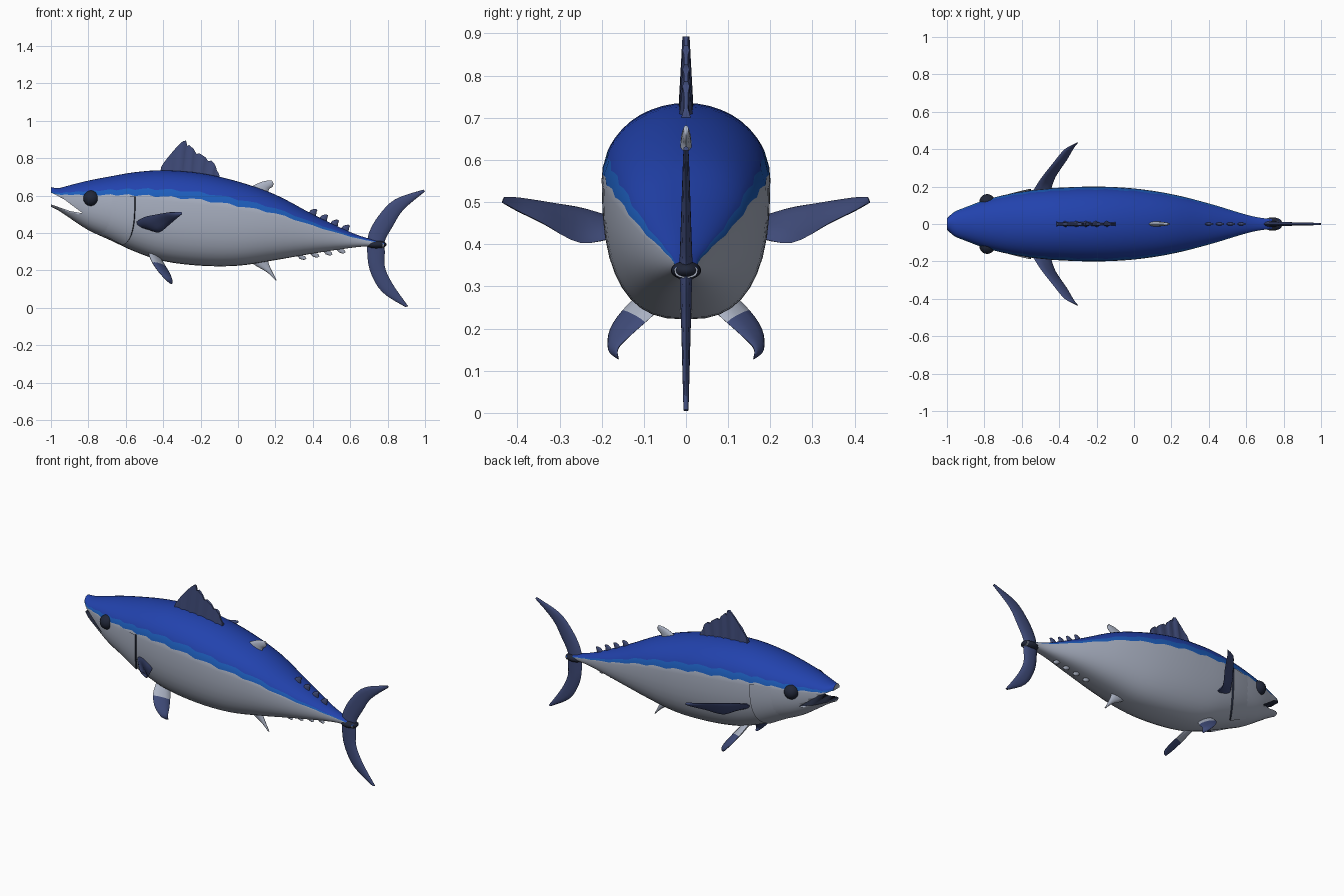
import bpy, bmesh
from math import sin, cos, pi, asin
from mathutils import Vector

cube = bpy.data.objects.get("Cube")
if cube:
    bpy.data.objects.remove(cube)


def material(name, rgb):
    m = bpy.data.materials.new(name)
    m.use_nodes = True
    m.diffuse_color = (*rgb, 1)
    m.node_tree.nodes["Principled BSDF"].inputs["Base Color"].default_value = (*rgb, 1)
    return m


BLUE = material("back blue", (0.016, 0.055, 0.42))
BAND = material("side stripe blue", (0.012, 0.11, 0.50))
SILVER = material("belly silver", (0.40, 0.44, 0.54))
NAVY = material("fin navy", (0.05, 0.07, 0.19))
DARK = material("dark slate", (0.015, 0.02, 0.04))


def finish(name, bm, mats, angle=0.7):
    bmesh.ops.recalc_face_normals(bm, faces=bm.faces)
    mesh = bpy.data.meshes.new(name)
    bm.to_mesh(mesh)
    bm.free()
    ob = bpy.data.objects.new(name, mesh)
    bpy.context.collection.objects.link(ob)
    for m in mats:
        mesh.materials.append(m)
    bpy.ops.object.select_all(action='DESELECT')
    ob.select_set(True)
    bpy.context.view_layer.objects.active = ob
    bpy.ops.object.shade_smooth_by_angle(angle=angle)
    return ob


def smooth(points, n):
    """Catmull-Rom curve through points of any dimension."""
    pts = [Vector(p) for p in points]
    out = []
    for i in range(len(pts) - 1):
        a, b, c, d = pts[max(i - 1, 0)], pts[i], pts[i + 1], pts[min(i + 2, len(pts) - 1)]
        for k in range(n):
            t = k / n
            out.append(0.5 * (2 * b + (c - a) * t + (2 * a - 5 * b + 4 * c - d) * t * t
                              + (3 * b - a - 3 * c + d) * t ** 3))
    return out + [pts[-1]]


def bridge(bm, rings, colour):
    """Skin closed rings; colour(ring, point) picks the material."""
    n = len(rings[0])
    for i in range(len(rings) - 1):
        for j in range(n):
            k = (j + 1) % n
            f = bm.faces.new((rings[i][j], rings[i][k], rings[i + 1][k], rings[i + 1][j]))
            f.material_index = colour(i, j)


# Body stations: x, top, bottom, half width
STATIONS = smooth([
    (-1, .645, .54), (-.96, .64, .52), (-.9, .655, .48), (-.8, .68, .415), (-.68, .703, .36),
    (-.55, .725, .30), (-.4, .735, .25), (-.2, .72, .225), (0, .675, .225), (.2, .605, .255),
    (.4, .50, .29), (.6, .405, .32), (.7, .37, .328), (.78, .35, .32)], 4)
WIDTHS = smooth([(w,  0) for w in (
    .03, .065, .09, .127, .158, .18, .194, .2, .19, .16, .11, .05, .03, .028)], 4)
WIDEST = 0.66


def on_section(i, t):
    """Point on the left flank at station i; t runs from pi/2 (back) to -pi/2 (belly)."""
    x, top, low = STATIONS[i]
    mid = low + (top - low) * WIDEST
    p = 1 if t > 0 else 2 / 2.6
    z = mid + (top - mid) * sin(t) if t > 0 else mid - (mid - low) * abs(sin(t)) ** p
    return Vector((x, WIDTHS[i][0] * max(cos(t), 0) ** p, z))


def on_body(x, t, lift=0.0):
    i = max(k for k in range(len(STATIONS) - 1) if STATIONS[k][0] <= x)
    f = (x - STATIONS[i][0]) / (STATIONS[i + 1][0] - STATIONS[i][0])
    p = on_section(i, t).lerp(on_section(i + 1, t), f)
    return p + Vector((0, cos(t), sin(t))) * lift


# Body: angle rows follow the edges of the stripe
t_hi, t_lo = asin(.38), asin(.15)
rows = [pi / 2 + (t_hi - pi / 2) * k / 8 for k in range(9)]
rows += [t_lo, 0] + [-pi / 2 * k / 10 for k in range(1, 11)]
n_rows = len(rows)
bm = bmesh.new()
rings = []
for i in range(len(STATIONS)):
    ripple = 0.04 * sin(i * 2.1)
    ts = [t + (ripple if k in (8, 9) else 0) for k, t in enumerate(rows)]
    half = [on_section(i, t) for t in ts]
    half[0].y = half[-1].y = 0
    loop = half + [Vector((p.x, -p.y, p.z)) for p in half[-2:0:-1]]
    rings.append([bm.verts.new(p) for p in loop])


def body_colour(i, j):
    row = j if j < n_rows - 1 else 2 * (n_rows - 1) - 1 - j
    return 0 if row < 8 else 1 if row == 8 else 2


bridge(bm, rings, body_colour)
for end in (rings[0], rings[-1]):
    bm.faces.new(end).material_index = 2
body_mats = [BLUE, BAND, SILVER, DARK]
body = finish("body", bm, body_mats)

# Open mouth, cut out of the head
bm = bmesh.new()
jaw = [(-1.05, .62), (-.99, .612), (-.93, .58), (-.89, .55), (-.83, .505),
       (-.9, .518), (-1, .553), (-1.05, .57)]
f = bm.faces.new([bm.verts.new((x, -.3, z)) for x, z in jaw])
ext = bmesh.ops.extrude_face_region(bm, geom=[f])["geom"]
bmesh.ops.translate(bm, vec=(0, .6, 0), verts=[v for v in ext if isinstance(v, bmesh.types.BMVert)])
for f in bm.faces:
    f.material_index = 3
cutter = finish("mouth_cutter", bm, body_mats)
cutter.hide_render = True
cut = body.modifiers.new("mouth", 'BOOLEAN')
cut.operation, cut.solver, cut.object = 'DIFFERENCE', 'EXACT', cutter
bpy.context.view_layer.objects.active = body
bpy.ops.object.modifier_apply(modifier="mouth")
bpy.data.objects.remove(cutter)


def fin(name, edges, thick, mats=(NAVY,), side=1, steps=4, root=0):
    """Loft a lens section between leading and trailing edge points."""
    lead = smooth([e[0] for e in edges], steps)
    trail = smooth([e[1] for e in edges], steps)
    normal = (trail[0] - lead[0]).cross(lead[-1] + trail[-1] - lead[0] - trail[0]).normalized()
    bm = bmesh.new()
    rings = []
    for i, (a, b) in enumerate(zip(lead, trail)):
        w = thick[0] + (thick[1] - thick[0]) * i / (len(lead) - 1)
        ring = []
        for k in range(10):
            ang = 2 * pi * k / 10
            p = (a + b) / 2 + (b - a) / 2 * cos(ang) + normal * w * sin(ang)
            ring.append(bm.verts.new((p.x, p.y * side, p.z)))
        rings.append(ring)
    bridge(bm, rings, lambda i, j: 1 if i < root else 0)
    for end in (rings[0], rings[-1]):
        bm.faces.new(end)
    return finish(name, bm, mats, 1.0)


def flat(pairs):
    """Edge pairs lying in the centre plane."""
    return [((a, 0, b), (c, 0, d)) for a, b, c, d in pairs]


# Tail, one crescent from upper tip to lower tip
upper = [(.992, .632, 1, .622), (.84, .58, .885, .525), (.75, .49, .83, .44), (.70, .40, .79, .37)]
lower = [(.69, .31, .785, .30), (.705, .20, .785, .22), (.77, .085, .825, .13), (.895, .004, .91, .008)]
fin("tail_upper", flat(upper + [(.69, .33, .78, .33)]), (.006, .018))
fin("tail_lower", flat([(.69, .35, .78, .35)] + lower), (.018, .006))

# Spiny front dorsal fin: pleated rays with a notched edge
bm = bmesh.new()
rim = smooth([(-.41, .755), (-.37, .81), (-.29, .893), (-.25, .86), (-.19, .815), (-.13, .775), (-.10, .71)], 4)
rings = []
for i, tip in enumerate(rim):
    f = i / (len(rim) - 1)
    base = Vector((-.42 + .32 * f, .70 - .03 * f))
    notch = 0.90 if i % 4 == 2 and i > 8 else 1
    tip = base.lerp(tip, notch)
    w = 0.014 if i % 4 == 0 else 0.008
    rings.append([bm.verts.new((p.x, y, p.y)) for p, y in
                  ((base, -w * 1.4), (tip, -w * .6), (tip, w * .6), (base, w * 1.4))])
bridge(bm, rings, lambda i, j: 0)
for end in (rings[0], rings[-1]):
    bm.faces.new(end)
finish("front_dorsal_fin", bm, [NAVY], 0.9)

# Pale rear dorsal and anal fins
fin("rear_dorsal_fin", flat([(.04, .63, .16, .60), (.10, .662, .165, .632),
                             (.14, .677, .185, .648), (.18, .682, .19, .665)]), (.016, .006), (SILVER,))
fin("anal_fin", flat([(.04, .26, .16, .27), (.10, .222, .165, .235),
                      (.155, .19, .185, .19), (.202, .145, .207, .147)]), (.018, .004), (SILVER,))

# Rows of finlets toward the tail
for k in range(4):
    x = .385 + .058 * k
    for label, t, up, mat in (("upper", pi / 2, 1, NAVY), ("lower", -pi / 2, -1, SILVER)):
        xs = x if up > 0 else x - .06 + .012 * k
        z = on_body(xs, t).z - up * .015
        fin(f"{label}_finlet_{k + 1}", flat([(xs - .02, z, xs + .03, z - .015),
            (xs + .005, z + up * .03, xs + .035, z + up * .018),
            (xs + .03, z + up * .036, xs + .04, z + up * .03)]), (.010, .004), (mat,), steps=2)

# Keel where the tail joins
bm = bmesh.new()
bmesh.ops.create_uvsphere(bm, u_segments=20, v_segments=12, radius=1)
bmesh.ops.scale(bm, vec=(.055, .036, .022), verts=bm.verts)
bmesh.ops.translate(bm, vec=(.74, 0, .338), verts=bm.verts)
finish("tail_keel", bm, [DARK])

PECTORAL = [((-.55, .16, .455), (-.45, .16, .42)), ((-.50, .24, .485), (-.42, .25, .403)),
            ((-.43, .33, .50), (-.36, .34, .45)), ((-.37, .40, .51), (-.325, .40, .48)),
            ((-.305, .433, .51), (-.30, .435, .50))]
PELVIC = [((-.48, .08, .30), (-.42, .04, .27)), ((-.465, .14, .255), (-.39, .085, .225)),
          ((-.43, .18, .20), (-.365, .13, .185)), ((-.385, .185, .15), (-.353, .16, .155)),
          ((-.36, .165, .13), (-.35, .16, .13))]

for side, label in ((1, "left"), (-1, "right")):
    fin(label + "_pectoral_fin", PECTORAL, (.016, .005), side=side)
    fin(label + "_pelvic_fin", PELVIC, (.016, .005), (NAVY, SILVER), side, root=5)

    # Eye
    bm = bmesh.new()
    bmesh.ops.create_uvsphere(bm, u_segments=20, v_segments=14, radius=.042)
    bmesh.ops.translate(bm, vec=(-.785, .118 * side, .585), verts=bm.verts)
    finish(label + "_eye", bm, [DARK])

    # Gill cover, lifting off the flank toward a dark rear seam
    bm = bmesh.new()
    grid = []
    for k in range(13):
        t = .1 - 1.3 * k / 12
        edge = -.553 - .065 * (t / 1.2) ** 2
        line = [on_body(edge - .2 * (1 - u / 6), t, -.006 + .015 * u / 6) for u in range(7)]
        line.append(on_body(edge + .008, t, -.006))
        grid.append([bm.verts.new((p.x, p.y * side, p.z)) for p in line])
    for a, b in zip(grid, grid[1:]):
        for u in range(7):
            f = bm.faces.new((a[u], a[u + 1], b[u + 1], b[u]))
            f.material_index = 1 if u == 6 else 0
    finish(label + "_gill_cover", bm, [SILVER, DARK])
